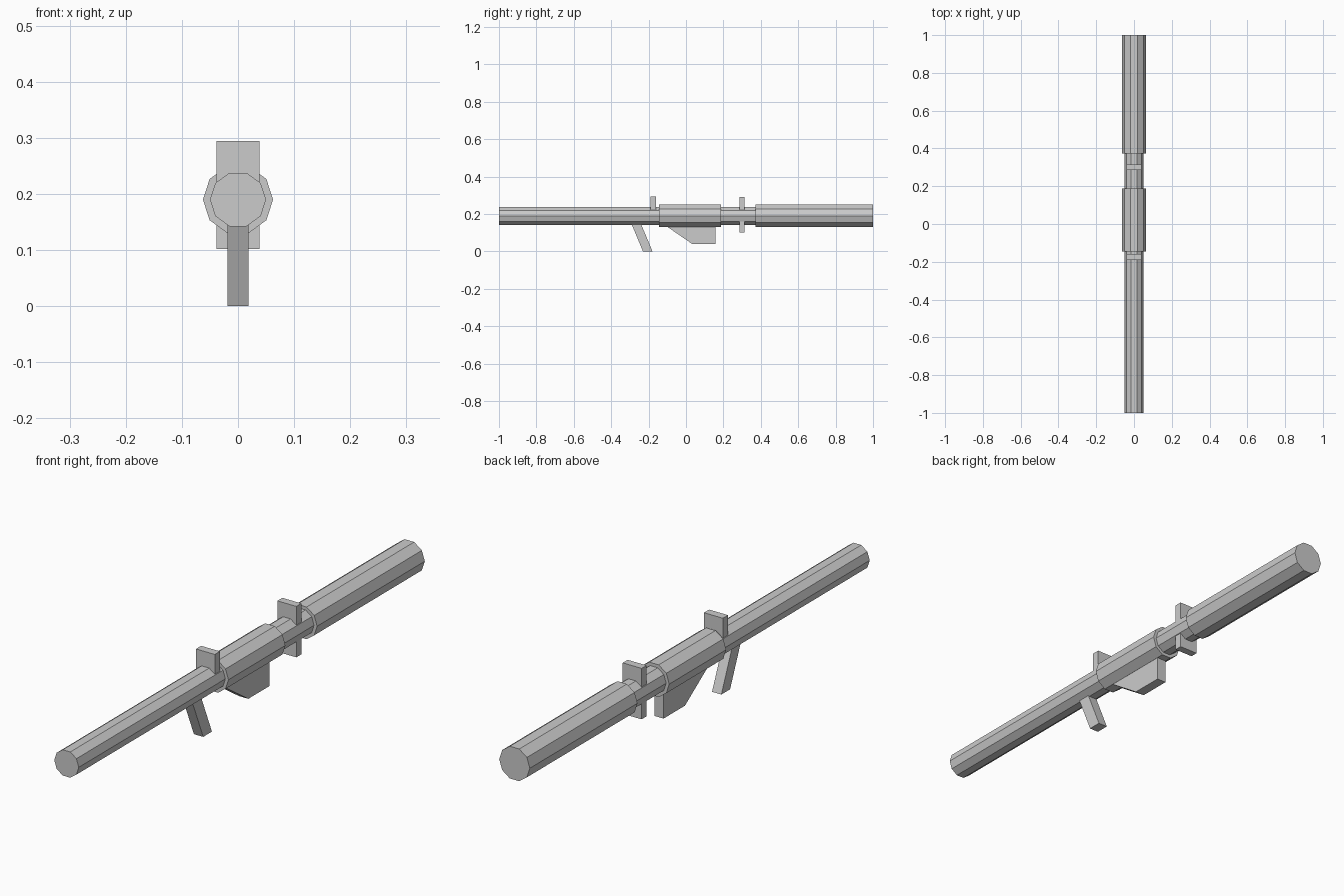
import bpy, bmesh, math

if "Cube" in bpy.data.objects:
    bpy.data.objects.remove(bpy.data.objects["Cube"])

AXIS_Z = 0.19


def prism(name, points, place):
    """Join two copies of a 2D outline into a closed solid; place(u, v, end) gives 3D positions."""
    bm = bmesh.new()
    a, b = [[bm.verts.new(place(u, v, e)) for u, v in points] for e in (0, 1)]
    n = len(points)
    bm.faces.new(a)
    bm.faces.new(b[::-1])
    for i in range(n):
        j = (i + 1) % n
        bm.faces.new((a[j], a[i], b[i], b[j]))
    bmesh.ops.recalc_face_normals(bm, faces=bm.faces[:])
    mesh = bpy.data.meshes.new(name)
    bm.to_mesh(mesh)
    bm.free()
    obj = bpy.data.objects.new(name, mesh)
    bpy.context.collection.objects.link(obj)
    return obj


def tube(name, radius, y0, y1, sides=10):
    ring = [(radius * math.cos(math.tau * i / sides),
             AXIS_Z + radius * math.sin(math.tau * i / sides)) for i in range(sides)]
    return prism(name, ring, lambda x, z, e: (x, (y0, y1)[e], z))


def plate(name, half_width, profile):
    """Extrude a side (y, z) profile symmetrically across x."""
    return prism(name, profile, lambda y, z, e: ((-half_width, half_width)[e], y, z))


def rect(y0, y1, z0, z1):
    return [(y0, z0), (y1, z0), (y1, z1), (y0, z1)]


# Ten-sided barrel with two thicker sleeves
tube("barrel", 0.05, -1.0, 0.95)
tube("middle_sleeve", 0.0625, -0.145, 0.187)
tube("rear_sleeve", 0.0625, 0.372, 1.0)

# Upright blocks on the barrel
plate("front_sight", 0.0385, rect(-0.19, -0.16, 0.20, 0.294))
plate("rear_bracket", 0.0385, rect(0.285, 0.314, 0.102, 0.29))

# Slanted grip and shoulder rest underneath
plate("grip", 0.019, [(-0.23, 0), (-0.179, 0), (-0.246, 0.16), (-0.297, 0.16)])
plate("shoulder_rest", 0.019, [(0.033, 0.04), (0.158, 0.04), (0.158, 0.145), (-0.12, 0.145)])
